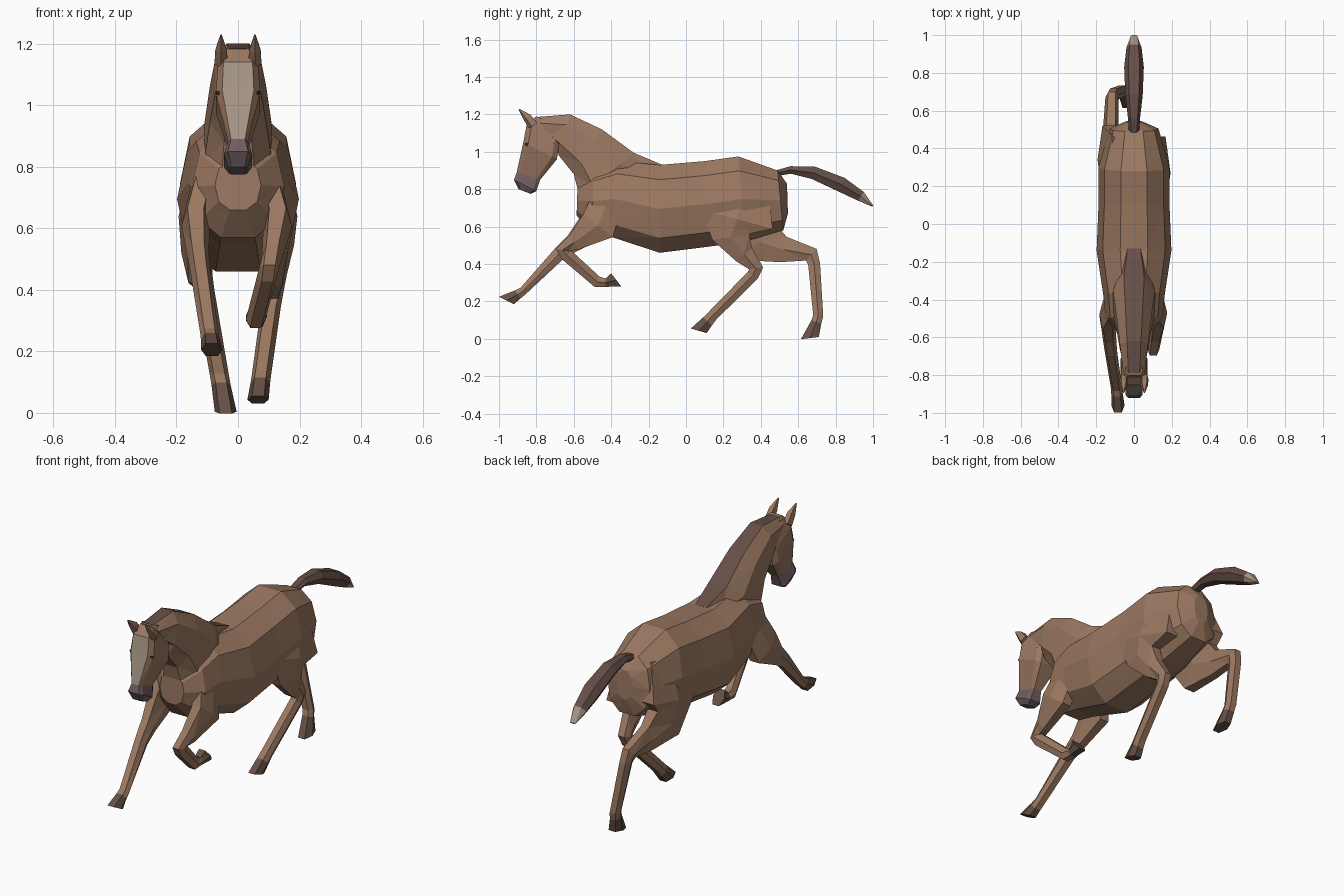
import bpy, bmesh, math
from mathutils import Vector

if "Cube" in bpy.data.objects:
    bpy.data.objects.remove(bpy.data.objects["Cube"])


def material(name, rgb):
    m = bpy.data.materials.new(name)
    m.diffuse_color = (*rgb, 1)
    m.use_nodes = True
    m.node_tree.nodes["Principled BSDF"].inputs["Base Color"].default_value = m.diffuse_color
    return m


COAT = material("coat", (0.33, 0.19, 0.12))
MANE = material("dark_hair", (0.13, 0.075, 0.062))
BLAZE = material("pale_hair", (0.39, 0.31, 0.24))
MUZZLE = material("muzzle_grey", (0.16, 0.11, 0.115))
HOOF = material("hoof_brown", (0.13, 0.08, 0.06))
BLACK = material("eye_dark", (0.05, 0.035, 0.03))


def finish(name, bm, mats):
    bmesh.ops.triangulate(bm, faces=bm.faces[:])
    bmesh.ops.recalc_face_normals(bm, faces=bm.faces[:])
    me = bpy.data.meshes.new(name)
    bm.to_mesh(me)
    bm.free()
    for m in mats:
        me.materials.append(m)
    bpy.context.collection.objects.link(bpy.data.objects.new(name, me))


def loft(name, rings, mats, pick=lambda i, j: 0, n=8, p=0.8):
    """Skin rings: y, z of the top edge; y, z of the bottom edge; half width; optional x."""
    bm = bmesh.new()
    ang = [(j + 0.5) * 2 * math.pi / n for j in range(n)]
    bend = lambda v: math.copysign(abs(v) ** p, v) if abs(v) > 1e-6 else 0
    shape = [(bend(math.sin(a)), bend(math.cos(a))) for a in ang]
    mx, mc = max(s for s, c in shape), max(c for s, c in shape)
    loops = []
    for yt, zt, yb, zb, w, *x in rings:
        cx = x[0] if x else 0
        loops.append([bm.verts.new((cx + w * s / mx,
                                    (yt + yb + (yt - yb) * c / mc) / 2,
                                    (zt + zb + (zt - zb) * c / mc) / 2)) for s, c in shape])
    for i, (a, b) in enumerate(zip(loops, loops[1:])):
        for j in range(n):
            k = (j + 1) % n
            bm.faces.new((a[j], a[k], b[k], b[j])).material_index = pick(i, j)
    bm.faces.new(loops[0]).material_index = pick(0, 1)
    bm.faces.new(loops[-1]).material_index = pick(len(rings) - 2, 1)
    finish(name, bm, mats)


def limb(name, path, mats, x_at, width, pick, end_angle=None, n=6):
    """Tube along a path of (y, z, half thickness), mitred at the joints."""
    pts = [Vector(q[:2]) for q in path]
    rings = []
    for i, (y, z, r) in enumerate(path):
        t = Vector((0, 0))
        if i:
            t += (pts[i] - pts[i - 1]).normalized()
        if i < len(path) - 1:
            t += (pts[i + 1] - pts[i]).normalized()
        t.normalize()
        d = Vector((t.y, -t.x))
        if end_angle is not None and i == len(path) - 1:
            d = Vector((math.cos(math.radians(end_angle)), math.sin(math.radians(end_angle))))
        d *= r
        rings.append((y + d.x, z + d.y, y - d.x, z - d.y, width(r), x_at(z)))
    loft(name, rings, mats, pick, n)


def leg(name, side, x_hip, x_foot, sole_angle, path):
    """Spread widens from foot to hip, then tucks into the body above it."""
    z0, last = path[-1][1], len(path) - 2
    limb(name, path, [COAT, HOOF],
         lambda z: side * (x_foot + (x_hip - x_foot) * min(1, (z - z0) / (0.58 - z0))
                           - 0.22 * max(0, z - 0.6)),
         lambda r: min(0.062, 0.025 + 0.22 * r),
         lambda i, j: int(i == last), sole_angle)


# Barrel, rump and chest
loft("body", [
    (.54, .83, .545, .67, .045), (.49, .90, .52, .58, .13),
    (.28, .975, .32, .52, .188), (.10, .95, .10, .49, .188),
    (-.14, .93, -.14, .46, .198), (-.36, .95, -.40, .545, .162),
    (-.49, .90, -.51, .57, .15), (-.58, .82, -.585, .66, .075)], [COAT], n=10, p=0.85)

# Neck with the mane along its crest
loft("neck", [
    (-.13, .932, -.48, .68, .07), (-.28, .995, -.57, .76, .11),
    (-.45, 1.12, -.60, .88, .092), (-.62, 1.20, -.68, .98, .075),
    (-.81, 1.185, -.70, 1.06, .058)], [COAT, MANE], lambda i, j: int(j == 7))

# Head with pale blaze on the face and a grey muzzle
loft("head", [
    (-.80, 1.19, -.66, 1.14, .045), (-.853, 1.14, -.68, 1.03, .066),
    (-.87, 1.05, -.69, .96, .072), (-.905, .89, -.78, .85, .032),
    (-.92, .85, -.80, .79, .046), (-.895, .80, -.83, .775, .03)],
    [COAT, BLAZE, MUZZLE],
    lambda i, j: 2 if i >= 3 else int(j == 7 and i >= 1), p=0.38)

# Ears and eyes, one per side
for side, s in (("left", -1), ("right", 1)):
    limb("ear_" + side, [(-.815, 1.14, .024), (-.848, 1.185, .021), (-.893, 1.228, .003)],
         [COAT], lambda z: s * .055, lambda r: r * .9, lambda i, j: 0, n=5)
    bm = bmesh.new()
    bmesh.ops.create_icosphere(bm, subdivisions=1, radius=.013)
    bmesh.ops.scale(bm, verts=bm.verts[:], vec=(.9, 1.4, .8))
    bmesh.ops.translate(bm, verts=bm.verts[:], vec=(s * .061, -.845, 1.04))
    finish("eye_" + side, bm, [BLACK])

# Legs: reaching and folded forelegs, trailing and planted hind legs
leg("front_leg_left", -1, .14, .085, 153, [
    (-.40, .80, .08), (-.48, .61, .095), (-.60, .515, .05), (-.675, .458, .036),
    (-.87, .257, .022), (-.90, .237, .026), (-.96, .205, .044)])
leg("front_leg_right", 1, .13, .06, -52, [
    (-.40, .80, .08), (-.47, .605, .10), (-.60, .515, .045), (-.66, .475, .036),
    (-.64, .45, .034), (-.475, .305, .031), (-.43, .30, .022), (-.373, .315, .044)])
leg("hind_leg_left", -1, .14, .04, 187, [
    (.34, .87, .12), (.34, .64, .185), (.385, .52, .135), (.52, .478, .07), (.67, .45, .042),
    (.685, .40, .032), (.707, .125, .027), (.697, .09, .028), (.662, .004, .048)])
leg("hind_leg_right", 1, .14, .065, 164, [
    (.32, .87, .12), (.27, .64, .20), (.24, .545, .10), (.31, .45, .055), (.375, .377, .038),
    (.357, .34, .032), (.14, .122, .029), (.115, .093, .032), (.068, .043, .044)])

# Streaming tail with a pale tip
limb("tail", [(.48, .885, .015), (.56, .903, .02), (.68, .888, .034), (.83, .825, .04),
              (.935, .762, .028), (.998, .71, .004)], [MANE, BLAZE],
     lambda z: 0, lambda r: .012 + r, lambda i, j: int(i == 4))
